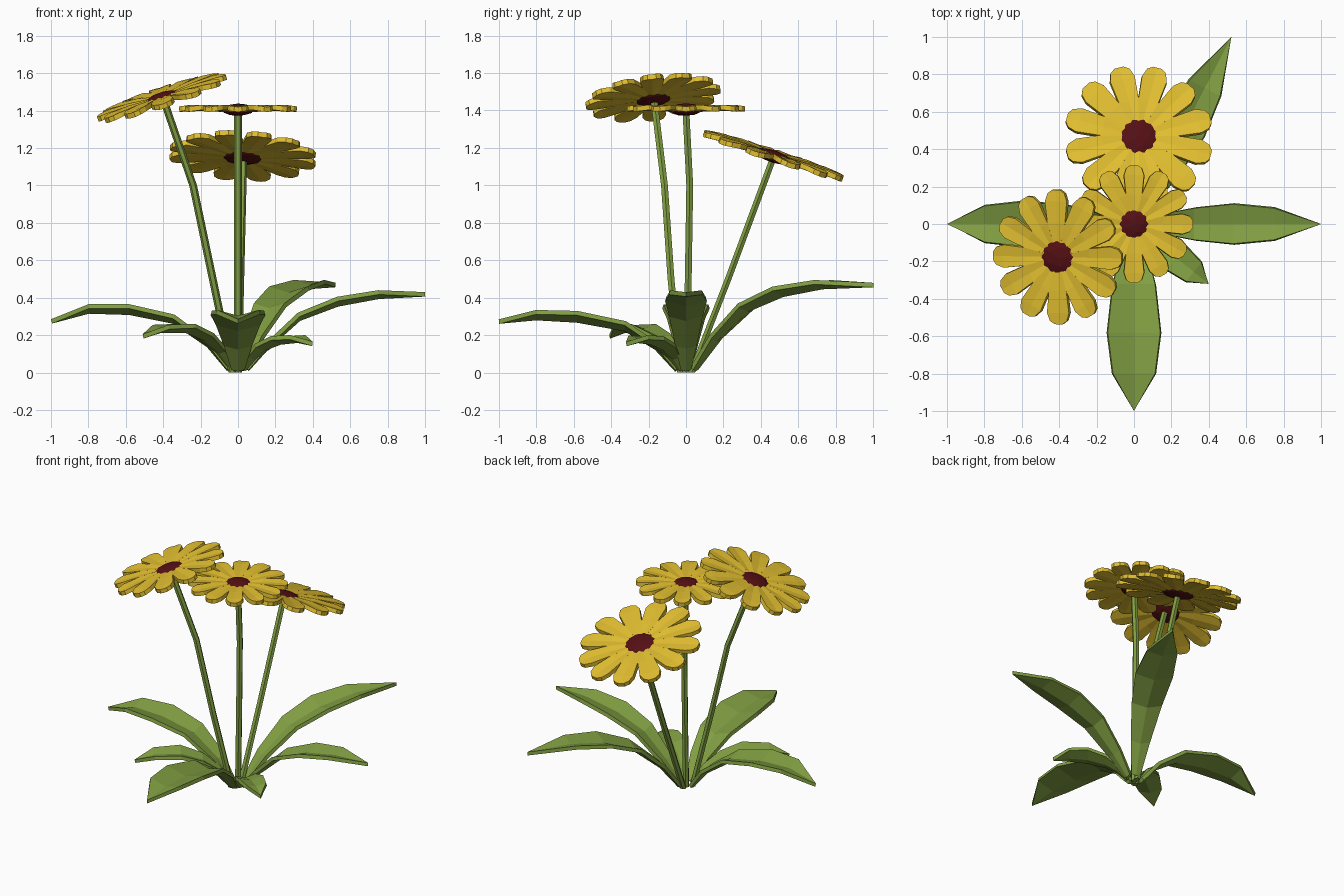
import bpy, bmesh, math
from mathutils import Vector, Matrix

if "Cube" in bpy.data.objects:
    bpy.data.objects.remove(bpy.data.objects["Cube"])


def material(name, rgb):
    m = bpy.data.materials.new(name)
    m.diffuse_color = (*rgb, 1)
    m.use_nodes = True
    m.node_tree.nodes["Principled BSDF"].inputs["Base Color"].default_value = m.diffuse_color
    return m


GREEN = material("leaf_green", (0.22, 0.345, 0.055))
YELLOW = material("petal_yellow", (0.76, 0.52, 0.03))
RED = material("dark_red", (0.09, 0.005, 0.007))


def finish(bm, name, mat, thickness=0.0):
    bmesh.ops.recalc_face_normals(bm, faces=bm.faces) if not thickness else None
    me = bpy.data.meshes.new(name)
    bm.to_mesh(me)
    bm.free()
    ob = bpy.data.objects.new(name, me)
    me.materials.append(mat)
    bpy.context.collection.objects.link(ob)
    if thickness:
        mod = ob.modifiers.new("thickness", 'SOLIDIFY')
        mod.thickness = thickness
        mod.offset = -1
    return ob


def strip(bm, rows, mat4):
    """Creased strip along +x; rows are (x, edge z, half width, crease depth)."""
    prev = None
    for x, z, w, d in rows:
        pts = [(x, -w, z), (x, 0, z - d), (x, w, z)] if w else [(x, 0, z)]
        cur = [bm.verts.new(mat4 @ Vector(p)) for p in pts]
        if prev:
            for i in range(2):
                if len(cur) == 1:
                    bm.faces.new((prev[i], cur[0], prev[i + 1]))
                else:
                    bm.faces.new((prev[i], cur[i], cur[i + 1], prev[i + 1]))
        prev = cur


# Leaves: direction in degrees, widest half width, arching path of (reach, height)
WIDTHS = (0.22, 0.5, 0.8, 1.0, 0.8, 0.0)
LEAVES = {
    "right_leaf": (0, 0.105, [(.04, .03), (.15, .16), (.32, .32), (.53, .405), (.75, .44), (1, .43)]),
    "left_leaf": (180, 0.12, [(.04, .03), (.15, .17), (.34, .31), (.58, .365), (.8, .365), (1, .285)]),
    "front_leaf": (270, 0.14, [(.04, .03), (.15, .16), (.32, .275), (.58, .33), (.8, .335), (1, .285)]),
    "back_leaf": (62.5, 0.115, [(.04, .03), (.17, .2), (.36, .37), (.58, .46), (.82, .495), (1.127, .48)]),
    "small_left_leaf": (218.8, 0.085, [(.03, .03), (.11, .13), (.22, .21), (.36, .26), (.53, .255), (.654, .205)]),
    "small_right_leaf": (321.3, 0.08, [(.03, .03), (.09, .1), (.17, .155), (.29, .195), (.41, .2), (.512, .165)]),
}
for name, (angle, width, path) in LEAVES.items():
    bm = bmesh.new()
    rows = [(r, z, width * f, 0.28 * width * f) for (r, z), f in zip(path, WIDTHS)]
    strip(bm, rows, Matrix.Rotation(math.radians(angle), 4, 'Z'))
    finish(bm, name, GREEN, 0.024)


def stem(name, path, radius=0.021, sides=6):
    bm = bmesh.new()
    rings = []
    for p in path:
        rings.append([bm.verts.new(Vector(p) + Vector((radius * math.cos(a), radius * math.sin(a), 0)))
                      for a in (math.tau * i / sides for i in range(sides))])
    for lo, hi in zip(rings, rings[1:]):
        for i in range(sides):
            j = (i + 1) % sides
            bm.faces.new((lo[i], lo[j], hi[j], hi[i]))
    bm.faces.new(rings[0][::-1])
    bm.faces.new(rings[-1])
    finish(bm, name, GREEN)


def flower(name, centre, normal, radius, phase=0):
    tilt = Vector((0, 0, 1)).rotation_difference(Vector(normal)).to_matrix().to_4x4()
    place = Matrix.Translation(centre) @ tilt
    # Twelve blunt petals
    bm = bmesh.new()
    R = radius
    rows = [(.2 * R, .018, .055 * R, .004), (.5 * R, .025, .135 * R, .006),
            (.83 * R, .025, .17 * R, .006), (.95 * R, .02, .13 * R, .004), (R, .017, .06 * R, .002)]
    for k in range(12):
        strip(bm, rows, place @ Matrix.Rotation(math.radians(30 * k + phase), 4, 'Z'))
    finish(bm, name + "_petals", YELLOW, 0.027)
    # Flattened centre
    bm = bmesh.new()
    bmesh.ops.create_icosphere(bm, subdivisions=2, radius=1,
                               matrix=place @ Matrix.Diagonal((.275 * R, .275 * R, .033, 1)))
    finish(bm, name + "_centre", RED)


# Stems and flower heads
stem("middle_stem", [(0, 0, 0), (0, .012, .5), (0, .02, 1.0), (0, 0, 1.39)])
stem("left_stem", [(-.03, -.03, 0), (-.135, -.08, .5), (-.24, -.115, 1.0), (-.395, -.17, 1.45)])
stem("back_stem", [(0, .03, 0), (.012, .225, .5), (.028, .465, 1.145)])
flower("middle_flower", (0, 0, 1.405), (0, 0, 1), 0.315)
flower("left_flower", (-.405, -.175, 1.465), (-.31, -.12, .94), 0.362)
flower("back_flower", (.025, .465, 1.155), (.05, .31, .95), 0.398, 15)
